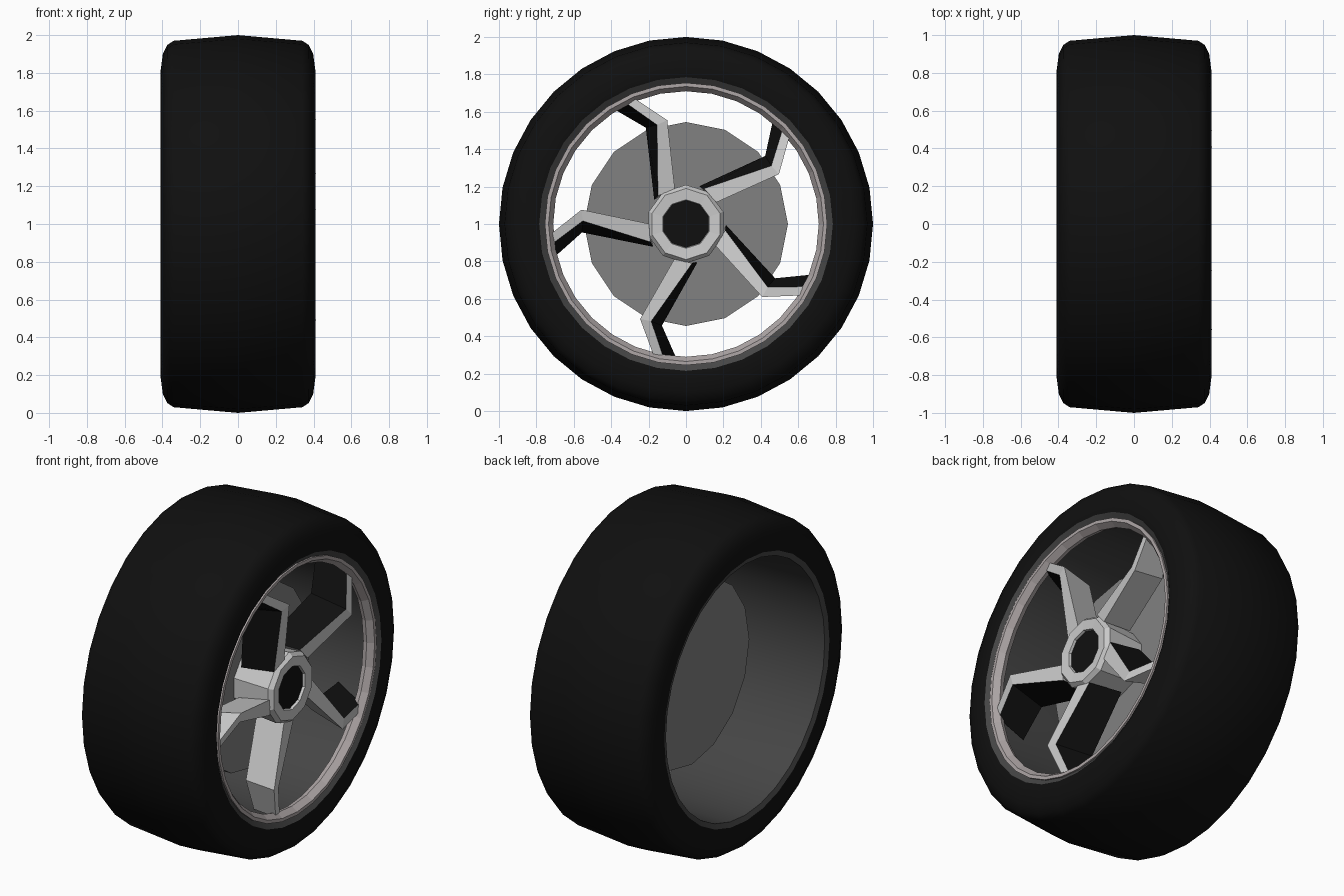
import bpy, bmesh, math
from mathutils import Matrix, Vector

if "Cube" in bpy.data.objects:
    bpy.data.objects.remove(bpy.data.objects["Cube"])


def material(name, value):
    m = bpy.data.materials.new(name)
    m.diffuse_color = (*value, 1)
    m.use_nodes = True
    m.node_tree.nodes["Principled BSDF"].inputs["Base Color"].default_value = m.diffuse_color
    return m


black = material("rubber_black", (0.005, 0.005, 0.005))
dark = material("dark_grey", (0.06, 0.06, 0.06))
disc_grey = material("disc_grey", (0.22, 0.22, 0.22))
lip_grey = material("warm_grey", (0.42, 0.38, 0.38))


def finish(name, bm, mat=None, smooth=None):
    me = bpy.data.meshes.new(name)
    bm.to_mesh(me)
    bm.free()
    ob = bpy.data.objects.new(name, me)
    bpy.context.collection.objects.link(ob)
    ob.location = (0, 0, 1)
    if mat:
        me.materials.append(mat)
    if smooth:
        bpy.ops.object.select_all(action='DESELECT')
        ob.select_set(True)
        bpy.context.view_layer.objects.active = ob
        bpy.ops.object.shade_smooth_by_angle(angle=math.radians(smooth))
    return ob


def lathe(name, profile, sides, mat=None, smooth=None, closed=False, start=0.0):
    """Spin an (x, radius) profile around the x axle; radius 0 makes a pole."""
    bm = bmesh.new()
    rings = []
    for x, r in profile:
        if r == 0:
            rings.append([bm.verts.new((x, 0, 0))] * sides)
        else:
            angles = [start + 2 * math.pi * i / sides for i in range(sides)]
            rings.append([bm.verts.new((x, r * math.cos(a), r * math.sin(a))) for a in angles])
    pairs = list(zip(rings, rings[1:]))
    if closed:
        pairs.append((rings[-1], rings[0]))
    for p, q in pairs:
        for i in range(sides):
            j = (i + 1) % sides
            bm.faces.new(list(dict.fromkeys((p[i], p[j], q[j], q[i]))))
    bmesh.ops.recalc_face_normals(bm, faces=bm.faces)
    return finish(name, bm, mat, smooth)


# Tyre with a shallow crown and rounded shoulders
half = [(0.34, 0.97), (0.375, 0.948), (0.398, 0.90), (0.41, 0.81), (0.405, 0.785)]
tyre_profile = [(-x, r) for x, r in reversed(half)] + [(0, 1.0)] + half
lathe("tyre", tyre_profile, 32, black, 35)

# Open rim barrel, with dark bead edges at both ends
lathe("rim_barrel", [(-0.405, 0.785), (-0.395, 0.755), (0.30, 0.75), (0.385, 0.755),
                     (0.405, 0.785), (0.38, 0.785), (-0.38, 0.785)], 32, dark, 35, closed=True)

# Bright rim lip on the outer side
lathe("rim_lip", [(0.395, 0.755), (0.395, 0.735), (0.36, 0.71), (0.33, 0.72), (0.33, 0.755)],
      32, lip_grey, closed=True)

# Brake disc
lathe("brake_disc", [(-0.04, 0), (-0.04, 0.545), (0.10, 0.545), (0.10, 0)], 16, disc_grey)

# Hub ring and its black recessed cap
turn = math.radians(18)
lathe("hub", [(0.10, 0.19), (0.34, 0.21), (0.365, 0.19), (0.36, 0.13), (0.32, 0.12),
              (0.10, 0.12)], 10, closed=True, start=turn)
lathe("hub_cap", [(0.10, 0.125), (0.345, 0.127), (0.345, 0)], 10, black, start=turn)


# Five kinked spokes: four-corner sections at hub, kink and rim, as (x, y, z)
sections = [
    [(0.35, -0.06, 0.19), (0.345, -0.15, 0.15), (0.14, -0.17, 0.13), (0.14, -0.10, 0.17)],
    [(0.412, -0.10, 0.555), (0.40, -0.155, 0.53), (0.19, -0.215, 0.515), (0.19, -0.15, 0.54)],
    [(0.37, -0.28, 0.675), (0.36, -0.325, 0.65), (0.19, -0.395, 0.62), (0.19, -0.33, 0.66)],
]
for n in range(5):
    bm = bmesh.new()
    spin = Matrix.Rotation(n * math.radians(72), 3, 'X')
    rings = [[bm.verts.new(spin @ Vector(c)) for c in s] for s in sections]
    for p, q in zip(rings, rings[1:]):
        for i in range(4):
            j = (i + 1) % 4
            bm.faces.new((p[i], p[j], q[j], q[i]))
    bm.faces.new(rings[0])
    bm.faces.new(rings[-1])
    # the wide slanted side of each spoke is painted black
    bmesh.ops.recalc_face_normals(bm, faces=bm.faces)
    slanted = [{v for p in pair for v in p[1:3]} for pair in zip(rings, rings[1:])]
    for f in bm.faces:
        f.material_index = 1 if set(f.verts) in slanted else 0
    ob = finish("spoke_%d" % (n + 1), bm)
    ob.data.materials.append(None)
    ob.data.materials.append(black)
